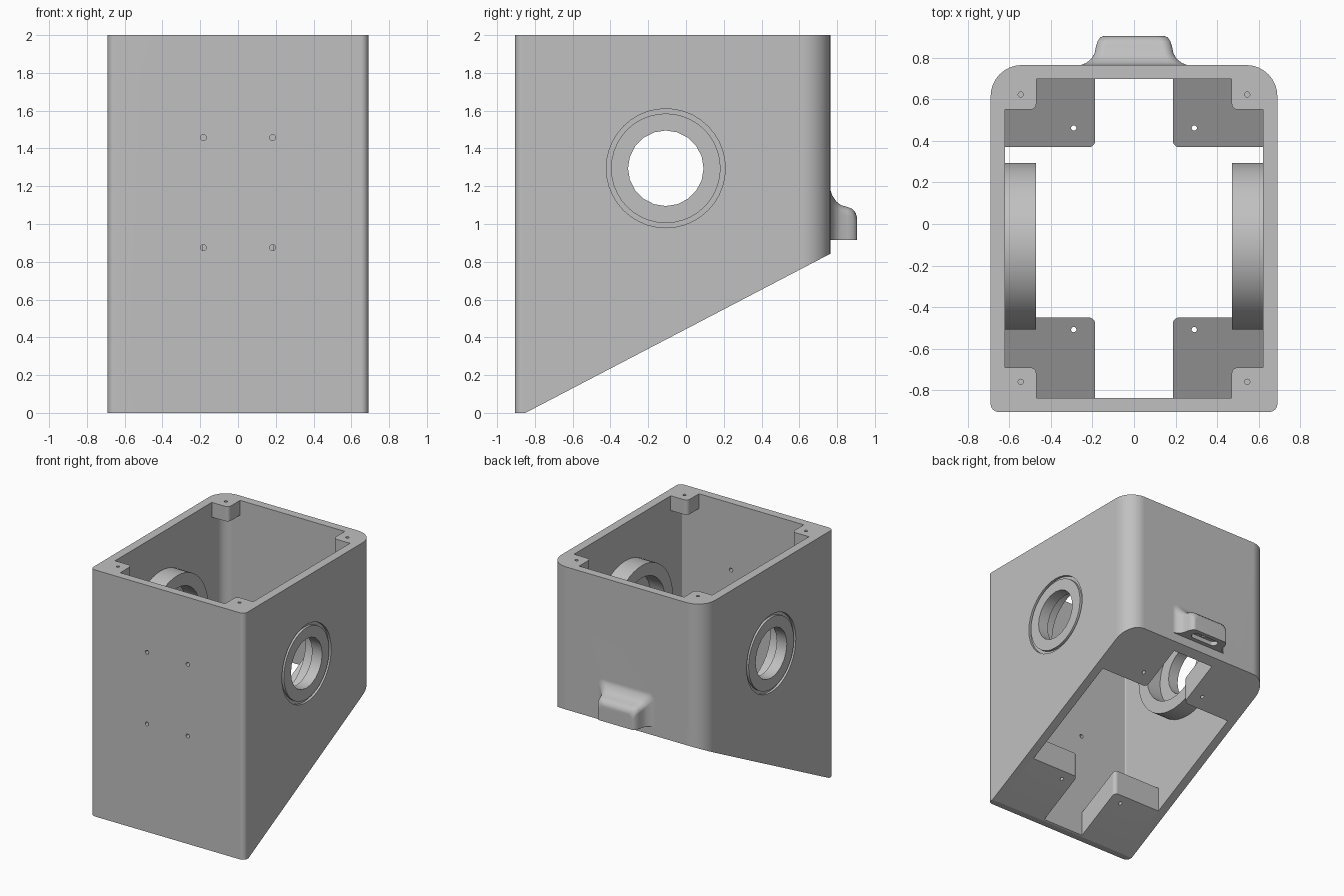
import bpy, bmesh, math
from mathutils import Matrix

if "Cube" in bpy.data.objects:
    bpy.data.objects.remove(bpy.data.objects["Cube"], do_unlink=True)

grey = bpy.data.materials.new("plain grey")
grey.use_nodes = True
grey.diffuse_color = (0.53, 0.53, 0.53, 1)
grey.node_tree.nodes["Principled BSDF"].inputs["Base Color"].default_value = (0.53, 0.53, 0.53, 1)


def finish(name, bm):
    bmesh.ops.recalc_face_normals(bm, faces=bm.faces)
    mesh = bpy.data.meshes.new(name)
    bm.to_mesh(mesh)
    bm.free()
    mesh.materials.append(grey)
    obj = bpy.data.objects.new(name, mesh)
    bpy.context.collection.objects.link(obj)
    return obj


def loft(name, rings):
    """Skin closed rings of equal length and cap both ends."""
    bm = bmesh.new()
    rows = [[bm.verts.new(p) for p in ring] for ring in rings]
    n = len(rows[0])
    for a, b in zip(rows, rows[1:]):
        for i in range(n):
            j = (i + 1) % n
            bm.faces.new((a[i], a[j], b[j], b[i]))
    bm.faces.new(rows[0])
    bm.faces.new(rows[-1])
    return finish(name, bm)


def rounded(x0, x1, y0, y1, radii, steps=8):
    """Rectangle outline; radii run from (x1,y1) counter-clockwise."""
    corners = ((x1, y1, -1, -1), (x0, y1, 1, -1), (x0, y0, 1, 1), (x1, y0, -1, 1))
    pts = []
    for k, ((x, y, sx, sy), r) in enumerate(zip(corners, radii)):
        for s in range(steps + 1 if r else 1):
            a = math.pi / 2 * (k + s / steps)
            pts.append((x + sx * r + r * math.cos(a), y + sy * r + r * math.sin(a)) if r else (x, y))
    return pts


def prism(name, pts, z0, z1, slope=0):
    return loft(name, [[(x, y, z + slope * y) for x, y in pts] for z in (z0, z1)])


def cylinder(name, r, a, b, at, axis, sides=12):
    """Cylinder from a to b along an axis, at the other two coordinates."""
    i = "xyz".index(axis)
    rings = []
    for d in (a, b):
        ring = []
        for k in range(sides):
            t = 2 * math.pi * k / sides
            p = [at[0] + r * math.cos(t), at[1] + r * math.sin(t)]
            p.insert(i, d)
            ring.append(p)
        rings.append(ring)
    return loft(name, rings)


def combine(base, tool, op):
    mod = base.modifiers.new(op, "BOOLEAN")
    mod.operation, mod.solver, mod.object = op, "EXACT", tool
    bpy.context.view_layer.objects.active = base
    bpy.ops.object.modifier_apply(modifier=mod.name)
    bpy.data.objects.remove(tool, do_unlink=True)


def add(tool):
    combine(housing, tool, "UNION")


def cut(tool):
    combine(housing, tool, "DIFFERENCE")


SLOPE = 0.522
LOW = 0.85 * SLOPE            # height of the sloped base plane at y = 0
HUB = (-0.107, 1.295)         # y, z of the side openings

# Open-ended shell
housing = prism("housing", rounded(-0.69, 0.69, -0.905, 0.765, (0.15, 0.15, 0.04, 0.04)), 0, 2)
cut(prism("cavity", rounded(-0.62, 0.62, -0.838, 0.698, (0.08, 0.08, 0.01, 0.01)), -0.5, 2.5))

for s in (-1, 1):
    def span(a, b):
        return sorted((s * a, s * b))

    # Corner posts under the rim
    for y0, y1, front in ((0.55, 0.71, False), (-0.85, -0.69, True)):
        # only the corner facing the opening is rounded
        inner = (2 if s > 0 else 3) if not front else (1 if s > 0 else 0)
        radii = [0.03 if k == inner else 0 for k in range(4)]
        add(prism("corner_post", rounded(*span(0.47, 0.63), y0, y1, radii, 5), 1.88, 2))
    # Sloped mounting tabs at the base
    for y0, y1, front in ((0.37, 0.71, False), (-0.85, -0.45, True)):
        inner = (2 if s > 0 else 3) if not front else (1 if s > 0 else 0)
        radii = [0.03 if k == inner else 0 for k in range(4)]
        add(prism("base_tab", rounded(*span(0.187, 0.63), y0, y1, radii, 5), LOW - 0.1, LOW + 0.2, SLOPE))
    # Round hubs inside the side walls
    add(cylinder("hub", 0.4, *span(0.472, 0.64), HUB, "x", 48))

# Cable cover on the back: flared at the wall, rounded at its outer end
sections = [(-0.03, 0.255, 1.18), (0, 0.255, 1.18), (0.01, 0.23, 1.15), (0.03, 0.205, 1.12),
            (0.055, 0.19, 1.1), (0.09, 0.183, 1.09), (0.115, 0.175, 1.08),
            (0.133, 0.162, 1.06), (0.14, 0.145, 1.035)]
add(loft("cable_cover", [[(x, 0.765 + d, z) for x, z in
                          rounded(-w, w, 0.915, top, (0.045, 0.045, 0, 0), 6)]
                         for d, w, top in sections]))
cut(prism("cover_slot", rounded(-0.12, 0.12, 0.8, 0.87, [0.034] * 4), 0.85, 0.95))
cut(cylinder("cover_hole", 0.025, 0.85, 1.0, (0, 0.835), "z", 16))

# Slanted base plane
y_end = 1.2
cut(loft("slant", [[(x, -0.85 - 0.5, -0.5 * SLOPE), (x, y_end, LOW + SLOPE * y_end),
                    (x, y_end, -1), (x, -0.85 - 0.5, -1)] for x in (-1, 1)]))

# Stepped side openings
cut(cylinder("bearing_seat", 0.3, -0.6, 0.6, HUB, "x", 40))
cut(cylinder("side_opening", 0.2, -1, 1, HUB, "x", 20))
for s in (-1, 1):
    groove = cylinder("groove", 0.315, *sorted((s * 0.67, s * 0.72)), HUB, "x", 40)
    combine(groove, cylinder("core", 0.29, -1, 1, HUB, "x", 40), "DIFFERENCE")
    cut(groove)
    # Screw holes in posts, tabs and front wall
    for y in (0.623, -0.76):
        cut(cylinder("post_hole", 0.013, 1.9, 2.1, (s * 0.545, y), "z"))
    for y in (0.462, -0.508):
        cut(cylinder("tab_hole", 0.013, -0.1, 1.3, (s * 0.29, y), "z"))
    for z in (1.457, 0.875):
        cut(cylinder("front_hole", 0.016, -1, -0.75, (s * 0.183, z), "y"))

# Smooth curves, crisp edges
bpy.ops.object.select_all(action="DESELECT")
housing.select_set(True)
bpy.context.view_layer.objects.active = housing
bpy.ops.object.shade_smooth_by_angle(angle=math.radians(35))
weighted = housing.modifiers.new("weighted_normals", "WEIGHTED_NORMAL")
weighted.keep_sharp = True
